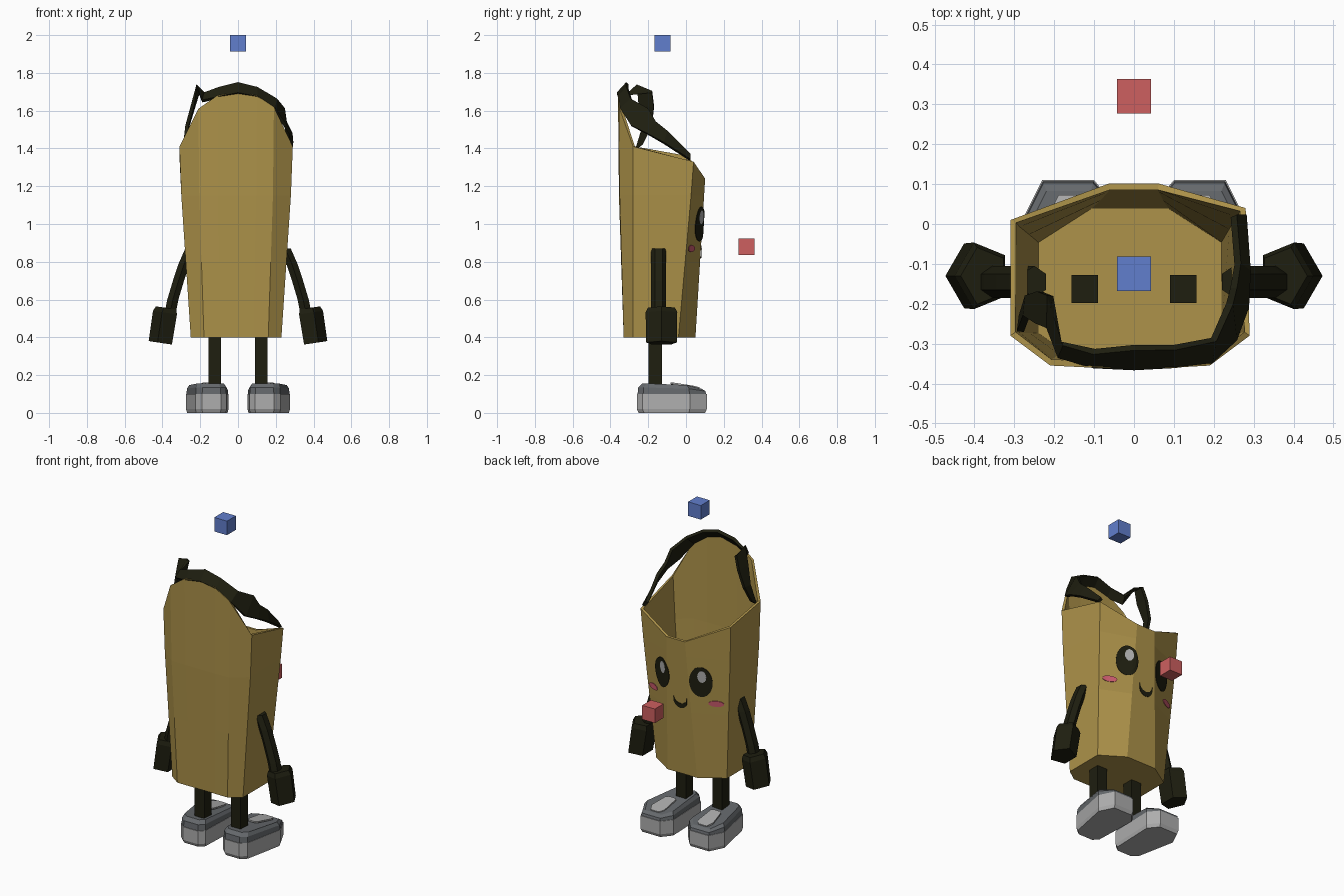
import bpy
import bmesh
from math import cos, sin, pi
from mathutils import Vector
from mathutils.bvhtree import BVHTree

start_cube = bpy.data.objects.get("Cube")
if start_cube:
    bpy.data.objects.remove(start_cube)


def material(name, r, g, b):
    mat = bpy.data.materials.new(name)
    mat.use_nodes = True
    mat.diffuse_color = (r, g, b, 1)
    bsdf = mat.node_tree.nodes["Principled BSDF"]
    bsdf.inputs["Base Color"].default_value = (r, g, b, 1)
    bsdf.inputs["Roughness"].default_value = 0.8
    return mat


TAN = material("golden tan", .42, .29, .068)
DARK = material("dark olive", .013, .013, .005)
PALE = material("pale grey", .42, .42, .42)
GREY = material("slate grey", .13, .14, .15)
BLUE = material("blue", .12, .21, .61)
RED = material("red", .61, .115, .115)
PINK = material("cheek pink", .62, .11, .16)


def make_object(name, bm, mat, thickness=0, offset=-1):
    bmesh.ops.recalc_face_normals(bm, faces=bm.faces)
    mesh = bpy.data.meshes.new(name)
    bm.to_mesh(mesh)
    bm.free()
    mesh.materials.append(mat)
    obj = bpy.data.objects.new(name, mesh)
    bpy.context.collection.objects.link(obj)
    if thickness:
        mod = obj.modifiers.new("thickness", 'SOLIDIFY')
        mod.thickness = thickness
        mod.offset = offset
    return obj


def loft_mesh(rings, closed=True, bottom=True, top=True):
    """Skin a list of point rings, with optional end caps."""
    bm = bmesh.new()
    rows = [[bm.verts.new(p) for p in ring] for ring in rings]
    n = len(rows[0])
    for a, b in zip(rows, rows[1:]):
        for i in range(n if closed else n - 1):
            j = (i + 1) % n
            bm.faces.new((a[i], a[j], b[j], b[i]))
    if bottom:
        bm.faces.new(rows[0][::-1])
    if top:
        bm.faces.new(rows[-1])
    return bm


def oval(x, y, z, rx, ry, n, turn=0):
    angles = [2 * pi * i / n + turn for i in range(n)]
    return [(x + rx * cos(a), y + ry * sin(a), z) for a in angles]


# Body: open faceted bag, each column runs from a floor point to a rim point
COLUMNS = [
    ((-.18, -.33), (-.21, -.355, 1.61)),
    ((-.09, -.33), (-.11, -.36, 1.68)),
    ((0, -.33), (0, -.36, 1.7)),
    ((.08, -.33), (.1, -.36, 1.68)),
    ((.16, -.33), (.19, -.355, 1.62)),
    ((.23, -.28), (.29, -.28, 1.41)),
    ((.23, -.04), (.28, .04, 1.33)),
    ((.09, .05), (.06, .105, 1.24)),
    ((-.11, .05), (-.06, .105, 1.24)),
    ((-.25, -.04), (-.31, .01, 1.36)),
    ((-.25, -.28), (-.31, -.28, 1.41)),
]
FLOOR = .4


def column_point(low, high, z):
    t = min(1, (z - FLOOR) / .9)
    return (low[0] + (high[0] - low[0]) * t, low[1] + (high[1] - low[1]) * t, z)


levels = [[column_point(a, b, z) for a, b in COLUMNS] for z in (FLOOR, .8, 1.15)]
levels.append([column_point(a, b, b[2]) for a, b in COLUMNS])
body_mesh = loft_mesh(levels, top=False)
bmesh.ops.recalc_face_normals(body_mesh, faces=body_mesh.faces)
surface = BVHTree.FromBMesh(body_mesh)
make_object("body", body_mesh, TAN, .016)


# Face: thin plates that follow the body surface
def on_face(x, z, lift):
    hit = surface.ray_cast(Vector((x, 1, z)), Vector((0, -1, 0)))[0]
    return (x, (hit.y if hit else 0) + lift, z)


def face_oval(name, x, z, rx, rz, mat, lift):
    rings = []
    for k in (1, .75, .5, .2):
        flat = oval(x, z, 0, rx * k, rz * k, 24)
        rings.append([on_face(u, v, lift) for u, v, w in flat])
    make_object(name, loft_mesh(rings, bottom=False), mat, .003)


for side, x in (("left", .11), ("right", -.145)):
    face_oval(side + "_eye", x, 1, .062, .092, DARK, .005)
    face_oval(side + "_eye_glint", x - .008, 1.035, .024, .036, PALE, .009)
for side, x in (("left", .2), ("right", -.22)):
    face_oval(side + "_cheek", x, .87, .04, .018, PINK, .005)

smile = []
for i in range(13):
    a = pi * i / 12
    x, z = -.018 - .045 * cos(a), .872 - .042 * sin(a)
    smile.append([on_face(x, z + d, .005) for d in (-.014, .014)])
make_object("mouth", loft_mesh(smile, False, False, False), DARK, .003)

# Torn trim: crumpled ribbon looping over the tall rim and down both sides
TRIM = [
    ((-.285, -.27, 1.39), (-.28, -.23, 1.42)),
    ((-.27, -.23, 1.52), (-.265, -.18, 1.52)),
    ((-.24, -.25, 1.63), (-.235, -.17, 1.62)),
    ((-.22, -.26, 1.73), (-.21, -.18, 1.7)),
    ((-.19, -.33, 1.65), (-.18, -.3, 1.69)),
    ((-.1, -.355, 1.67), (-.1, -.32, 1.72)),
    ((0, -.36, 1.69), (0, -.31, 1.745)),
    ((.1, -.355, 1.67), (.1, -.31, 1.72)),
    ((.19, -.345, 1.61), (.2, -.29, 1.66)),
    ((.25, -.29, 1.52), (.24, -.2, 1.61)),
    ((.28, -.21, 1.48), (.25, -.16, 1.54)),
    ((.285, -.12, 1.43), (.26, -.1, 1.49)),
    ((.275, .02, 1.34), (.25, .02, 1.37)),
]
make_object("torn_trim", loft_mesh(TRIM, False, False, False), DARK, .018, 0)

# Limbs and shoes, built once per side
SHOE = [(.06, -.23), (.09, -.26), (.19, -.26), (.225, -.23),
        (.275, .02), (.23, .11), (.1, .11), (.05, .05)]
ARM = [(.25, .87), (.285, .79), (.315, .7), (.345, .6), (.365, .5)]


def shoe_ring(s, scale, z, slope=0, shift=0):
    ring = []
    for x, y in SHOE:
        x = .16 + (x - .16) * scale
        y = -.075 + (y + .075) * scale + shift
        ring.append((s * x, y, z - slope * max(0, y + .03)))
    return ring


for side, s in (("left", 1), ("right", -1)):
    sole = [shoe_ring(s, .95, 0), shoe_ring(s, 1, .02), shoe_ring(s, 1, .1)]
    make_object(side + "_sole", loft_mesh(sole), PALE)
    upper = [shoe_ring(s, .98, .1), shoe_ring(s, .96, .135, .15),
             shoe_ring(s, .85, .156, .25)]
    make_object(side + "_shoe_upper", loft_mesh(upper), GREY)
    cap = [shoe_ring(s, .42, z, .25, .07) for z in (.152, .161)]
    make_object(side + "_toe_cap", loft_mesh(cap), PALE)

    leg = [oval(s * .123, -.163, z, .047, .05, 4, pi / 4) for z in (.14, .43)]
    make_object(side + "_leg", loft_mesh(leg), DARK)

    arm = [oval(s * x, -.145, z, .034, .04, 6, pi / 6) for x, z in ARM]
    make_object(side + "_arm", loft_mesh(arm), DARK)

    hand = []
    for x, z, k in ((.375, .555, .85), (.38, .53, 1), (.405, .37, .97)):
        ring = oval(x, -.13, z, .07 * k, .088 * k, 5)
        hand.append([(s * u, v, w - (u - x) * -.15) for u, v, w in ring])
    make_object(side + "_hand", loft_mesh(hand), DARK)

# Floating marker cubes
for name, spot, mat in (("top_marker", (0, -.125, 1.957), BLUE),
                        ("front_marker", (0, .32, .88), RED)):
    bm = bmesh.new()
    bmesh.ops.create_cube(bm, size=.086)
    bmesh.ops.translate(bm, vec=spot, verts=bm.verts)
    make_object(name, bm, mat)
